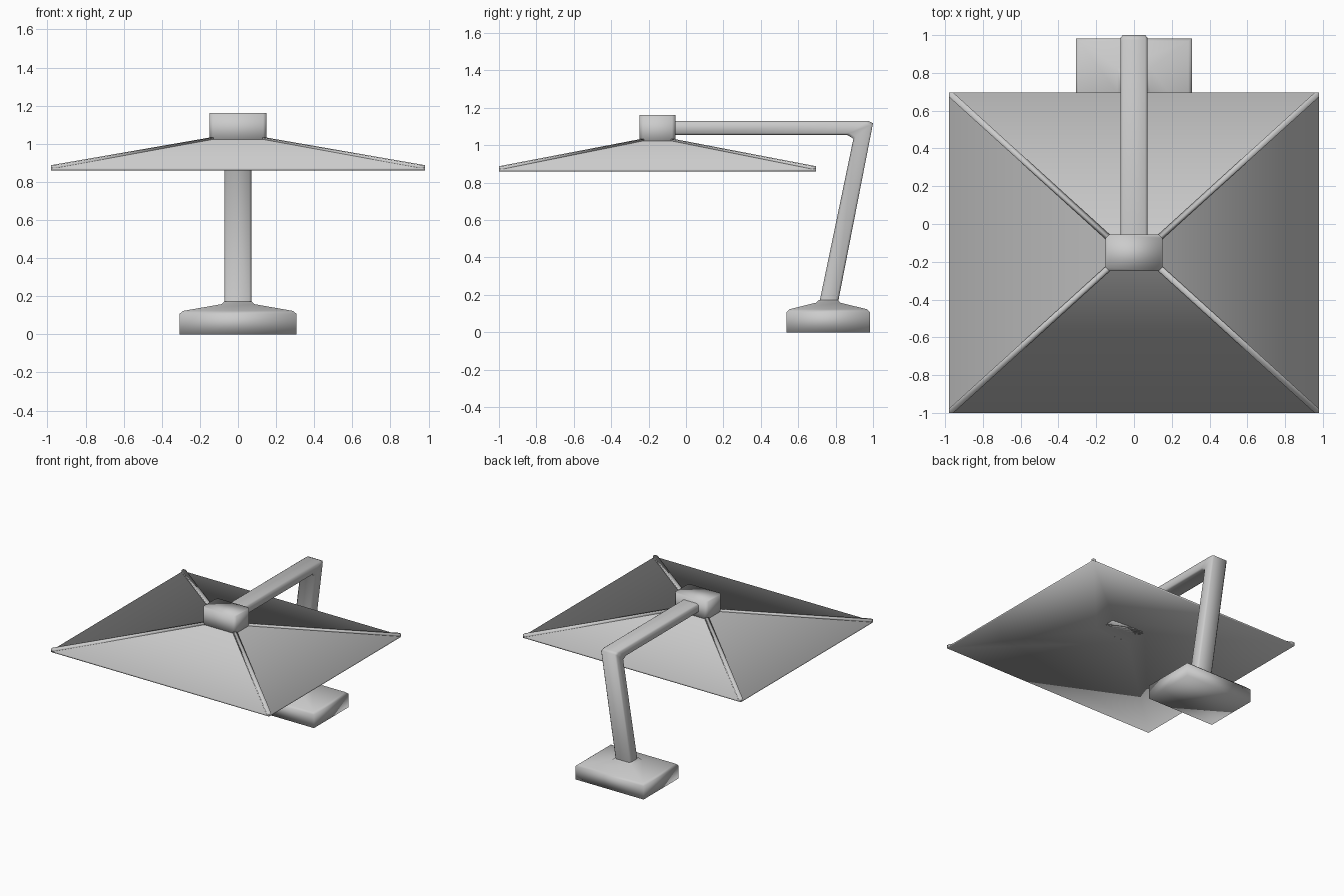
import bpy, bmesh
from mathutils import Vector

if "Cube" in bpy.data.objects:
    bpy.data.objects.remove(bpy.data.objects["Cube"])


def loft(name, rings, sharp_from=None):
    """Skin point rings into a smooth closed solid.
    Edges running between rings from index sharp_from on stay sharp."""
    bm = bmesh.new()
    loops = [[bm.verts.new(p) for p in ring] for ring in rings]
    n = len(loops[0])
    for a, b in zip(loops, loops[1:]):
        for i in range(n):
            j = (i + 1) % n
            bm.faces.new((a[i], a[j], b[j], b[i]))
    bm.faces.new(loops[0])
    bm.faces.new(loops[-1])
    bmesh.ops.recalc_face_normals(bm, faces=bm.faces)
    for f in bm.faces:
        f.smooth = True
    if sharp_from is not None:
        for a, b in zip(loops[sharp_from:], loops[sharp_from + 1:]):
            for u, v in zip(a, b):
                bm.edges.get((u, v)).smooth = False
    mesh = bpy.data.meshes.new(name)
    bm.to_mesh(mesh)
    bm.free()
    ob = bpy.data.objects.new(name, mesh)
    bpy.context.collection.objects.link(ob)
    return ob


def rect(cy, hx, hy, z):
    return [(sx * hx, cy + sy * hy, z)
            for sx, sy in ((-1, -1), (1, -1), (1, 1), (-1, 1))]


def cut_rect(hu, hv, c):
    """Rectangle with cut corners, as (u, v) pairs."""
    return [(-hu + c, -hv), (hu - c, -hv), (hu, -hv + c), (hu, hv - c),
            (hu - c, hv), (-hu + c, hv), (-hu, hv - c), (-hu, -hv + c)]


CY = -0.1525             # canopy centre in y
HX, HY = 0.98, 0.8475    # canopy half sizes

# Canopy: thin shell, hollow below, panels turning up inside the hub
loft("canopy", [rect(CY, 0.15, 0.096, 1.0),
                rect(CY, HX, HY, 0.861),
                rect(CY, HX, HY, 0.873),
                rect(CY, 0.138, 0.084, 1.026),
                rect(CY, 0.132, 0.078, 1.12)], sharp_from=1)

# Hip ribs along the four corners
for sx, side in ((-1, "left"), (1, "right")):
    for sy, end in ((-1, "front"), (1, "back")):
        rings = []
        for hx, hy, low, top in ((HX, HY, 0.863, 0.888),
                                 (0.141, 0.086, 1.012, 1.034)):
            c = Vector((sx * hx, CY + sy * hy, 0))
            a = c - Vector((sx * 0.024, 0, 0))
            b = c - Vector((0, sy * 0.022, 0))
            rings.append([p + Vector((0, 0, low)) for p in (a, c, b)] +
                         [p + Vector((0, 0, top)) for p in (b, c, a)])
        loft(f"rib_{end}_{side}", rings)

# Hub on top of the canopy
loft("hub", [[(u, CY + v, z) for u, v in cut_rect(0.15, 0.096, 0.018)]
             for z in (1.0, 1.162)])


# Arm and post: one bent bar, each ring runs from inner to outer point
def bar_ring(inner, outer):
    pts = []
    for u, v in cut_rect(0.071, 1.0, 0.012):
        t = {-1.0: 0.0, 1.0: 1.0}.get(v, 0.12 if v < 0 else 0.88)
        pts.append((u, inner[0] + t * (outer[0] - inner[0]),
                    inner[1] + t * (outer[1] - inner[1])))
    return pts


loft("arm_and_post", [bar_ring((-0.10, 1.056), (-0.10, 1.13)),
                      bar_ring((-0.07, 1.056), (-0.07, 1.13)),
                      bar_ring((0.86, 1.056), (0.975, 1.13)),
                      bar_ring((0.895, 1.035), (1.0, 1.118)),
                      bar_ring((0.709, 0.14), (0.809, 0.14)),
                      bar_ring((0.705, 0.12), (0.805, 0.12))])

# Base block with sloped top and small collar
loft("base", [rect(0.76, 0.307, 0.223, 0),
              rect(0.76, 0.307, 0.223, 0.108),
              rect(0.76, 0.288, 0.208, 0.123),
              rect(0.76, 0.088, 0.066, 0.158),
              rect(0.76, 0.072, 0.052, 0.172)])
